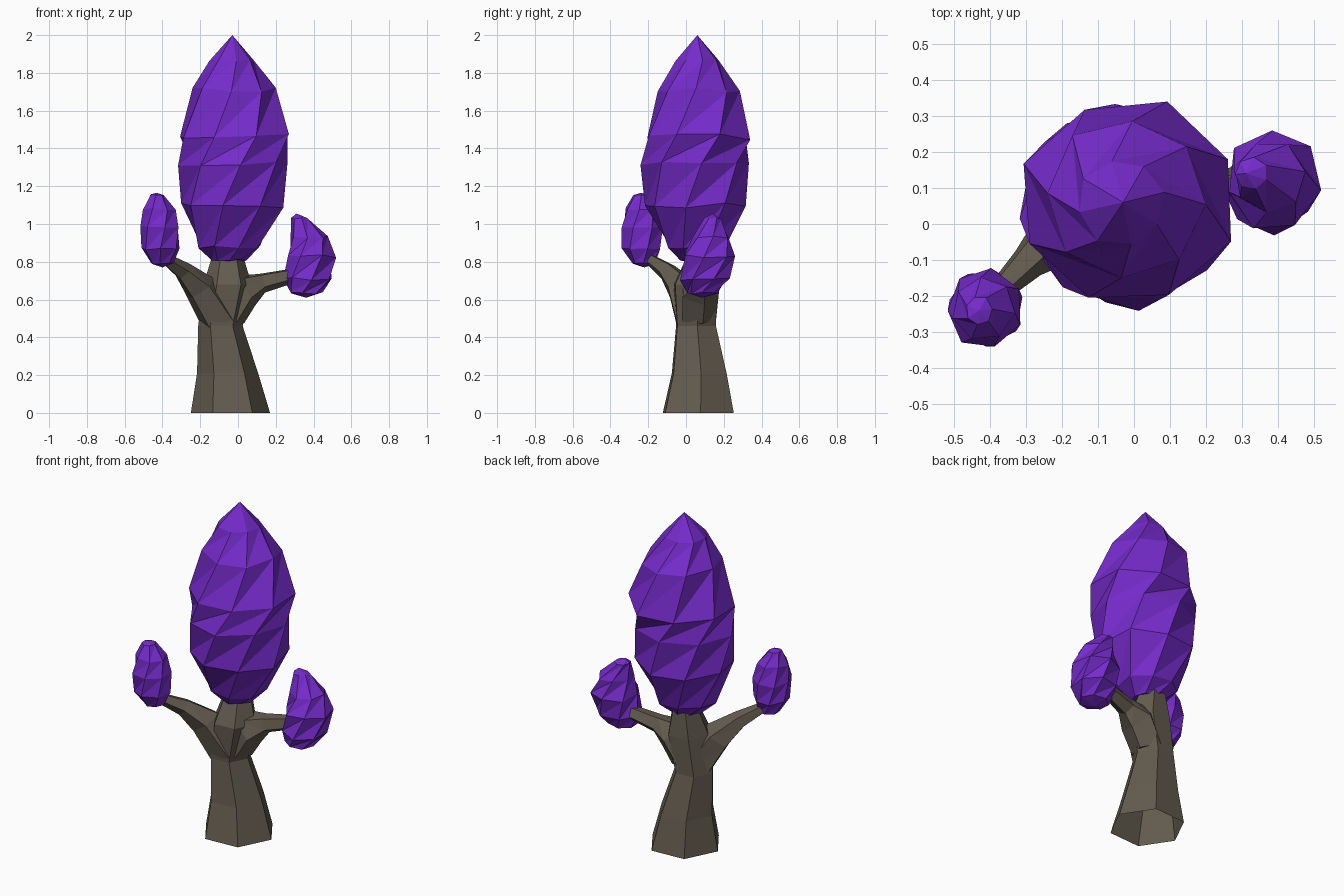
import bpy, bmesh, math, random
from mathutils import Vector

if "Cube" in bpy.data.objects:
    bpy.data.objects.remove(bpy.data.objects["Cube"])

random.seed(4)


def material(name, color):
    m = bpy.data.materials.new(name)
    m.diffuse_color = (*color, 1)
    m.use_nodes = True
    m.node_tree.nodes["Principled BSDF"].inputs["Base Color"].default_value = m.diffuse_color
    return m


leaf = material("purple_leaf", (0.18, 0.024, 0.6))
bark = material("bark", (0.125, 0.105, 0.078))


def loft(name, rings, mat, bottom=None, top=None):
    """Skin equal rings of points with triangles; end in a point or a flat cap."""
    bm = bmesh.new()
    vs = [[bm.verts.new(p) for p in r] for r in rings]
    n = len(vs[0])
    for a, b in zip(vs, vs[1:]):
        for i in range(n):
            j = (i + 1) % n
            bm.faces.new((a[i], a[j], b[j]))
            bm.faces.new((a[i], b[j], b[i]))
    for ring, tip in ((vs[0], bottom), (vs[-1], top)):
        if tip is None:
            bm.faces.new(ring)
        else:
            t = bm.verts.new(tip)
            for i in range(n):
                bm.faces.new((ring[i], ring[(i + 1) % n], t))
    bmesh.ops.recalc_face_normals(bm, faces=bm.faces)
    me = bpy.data.meshes.new(name)
    bm.to_mesh(me)
    bm.free()
    me.materials.append(mat)
    ob = bpy.data.objects.new(name, me)
    bpy.context.collection.objects.link(ob)
    return ob


def crown(name, profile, n, bottom, top, twist, jitter):
    """Faceted foliage; profile rows are x, y, z, x radius, y radius."""
    rings = []
    for k, (x, y, z, rx, ry) in enumerate(profile):
        ring = []
        for i in range(n):
            a = 2 * math.pi * i / n + k * twist
            s = 1.01 + random.uniform(-jitter, jitter)
            dz = random.uniform(-1.5, 1.5) * jitter * rx
            ring.append((x + rx * s * math.cos(a), y + ry * s * math.sin(a), z + dz))
        rings.append(ring)
    return loft(name, rings, leaf, bottom, top)


def limb(name, path, n, phase):
    """Trunk or branch; path rows are x, y, z, radius, ring normal."""
    rings = []
    for x, y, z, r, normal in path:
        q = Vector((0, 0, 1)).rotation_difference(Vector(normal))
        angles = [2 * math.pi * i / n + phase for i in range(n)]
        rings.append([Vector((x, y, z)) + q @ Vector((r * math.cos(a), r * math.sin(a), 0))
                      for a in angles])
    return loft(name, rings, bark)


# Trunk, flared at the foot
up = (0, 0, 1)
trunk = limb("trunk", [(-0.04, 0.065, 0, 0.21, up), (-0.055, 0.07, 0.21, 0.162, up),
                       (-0.093, 0.053, 0.46, 0.118, up), (-0.055, 0.05, 0.68, 0.128, up),
                       (-0.055, 0.08, 0.83, 0.082, up)], 6, 0.06)

# Two side branches
left = limb("left_branch", [(-0.09, 0.04, 0.48, 0.11, (-0.3, -0.1, 1)),
                            (-0.2, -0.02, 0.66, 0.09, (-0.7, -0.35, 1)),
                            (-0.29, -0.1, 0.75, 0.052, (-0.8, -0.6, 0.7)),
                            (-0.39, -0.2, 0.82, 0.03, (-0.7, -0.7, 0.7))], 5, 0.3)
right = limb("right_branch", [(-0.06, 0.06, 0.5, 0.1, (0.3, 0, 1)),
                              (0.03, 0.07, 0.65, 0.105, (1, 0.1, 0.8)),
                              (0.13, 0.09, 0.69, 0.055, (1, 0.2, 0.3)),
                              (0.3, 0.12, 0.73, 0.04, (1, 0.2, 0.2))], 5, 0.3)

# Fuse the branches into the trunk, then leave the foot open
bpy.context.view_layer.objects.active = trunk
for branch in (left, right):
    mod = trunk.modifiers.new("join", 'BOOLEAN')
    mod.operation, mod.object = 'UNION', branch
    bpy.ops.object.modifier_apply(modifier=mod.name)
    bpy.data.objects.remove(branch)
bm = bmesh.new()
bm.from_mesh(trunk.data)
foot = [f for f in bm.faces if all(v.co.z < 0.001 for v in f.verts)]
bmesh.ops.delete(bm, geom=foot, context='FACES')
bm.to_mesh(trunk.data)
bm.free()

# Tall central crown
crown("main_crown", [(-0.045, 0.06, 0.81, 0.09, 0.09), (-0.045, 0.06, 0.88, 0.165, 0.16),
                     (-0.03, 0.05, 1.1, 0.265, 0.267), (-0.02, 0.05, 1.32, 0.285, 0.287),
                     (-0.02, 0.06, 1.46, 0.298, 0.288), (-0.02, 0.07, 1.71, 0.22, 0.222),
                     (-0.035, 0.06, 1.87, 0.12, 0.12)],
      8, (-0.04, 0.07, 0.8), (-0.03, 0.06, 2.0), 0.3, 0.04)

# Small crowns at the branch ends
crown("left_crown", [(-0.40, -0.225, 0.79, 0.06, 0.06), (-0.413, -0.23, 0.87, 0.102, 0.105),
                     (-0.415, -0.235, 0.98, 0.104, 0.11), (-0.418, -0.235, 1.08, 0.085, 0.085),
                     (-0.43, -0.24, 1.155, 0.035, 0.04)],
      7, (-0.4, -0.22, 0.77), (-0.43, -0.24, 1.165), 0.25, 0.05)
crown("right_crown", [(0.36, 0.085, 0.635, 0.085, 0.08), (0.372, 0.103, 0.71, 0.128, 0.13),
                      (0.387, 0.122, 0.83, 0.13, 0.14), (0.375, 0.13, 0.93, 0.1, 0.1),
                      (0.325, 0.14, 1.03, 0.045, 0.045)],
      7, (0.36, 0.085, 0.61), (0.31, 0.14, 1.055), 0.35, 0.05)
